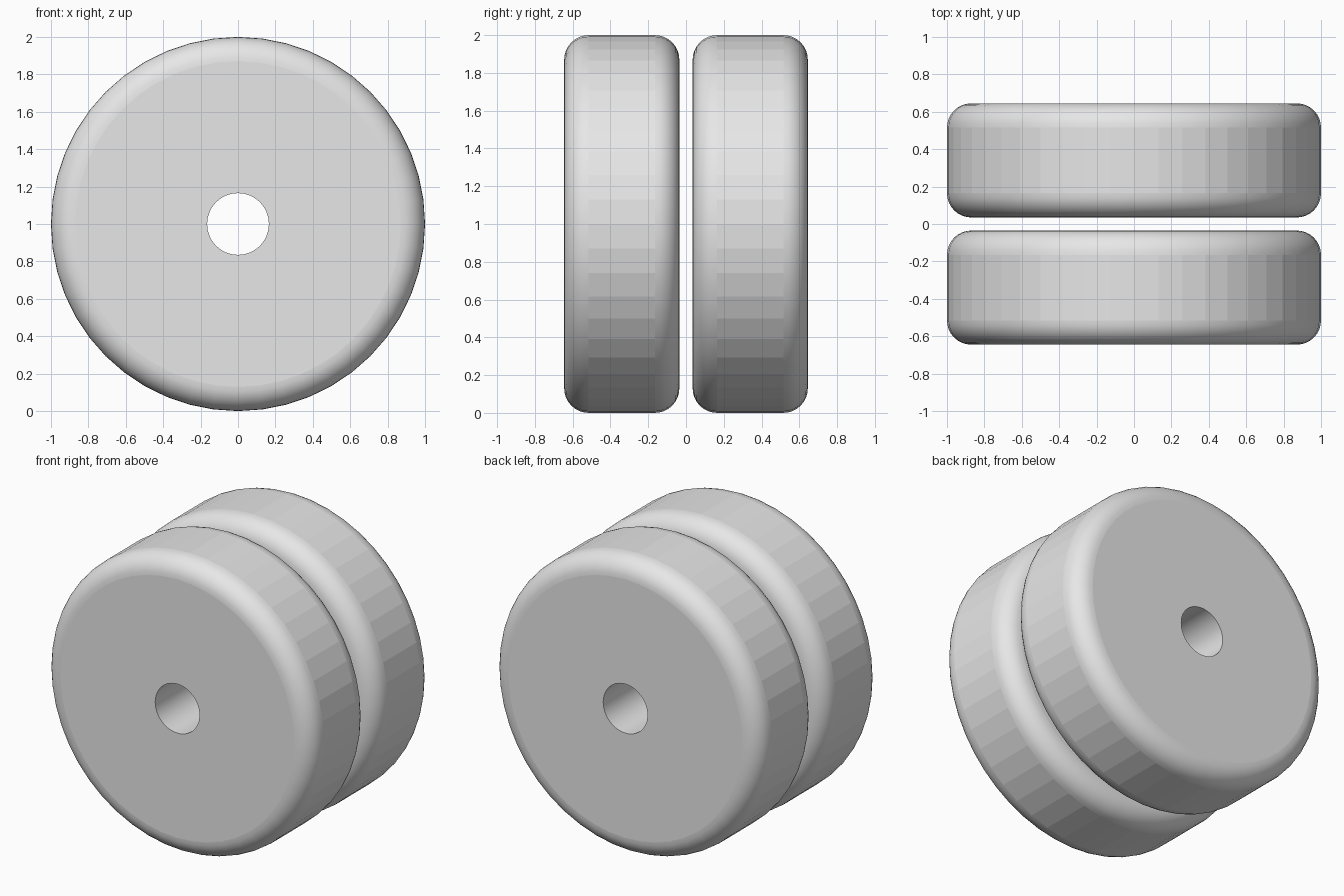
import bpy, bmesh
from math import sin, cos, pi
from mathutils import Vector

cube = bpy.data.objects.get("Cube")
if cube:
    bpy.data.objects.remove(cube, do_unlink=True)

RADIUS, HOLE, HALF_WIDTH, ROUND = 1.0, 0.165, 0.305, 0.13
OFFSET = 0.34
SIDES, ROUND_STEPS = 48, 8

grey = bpy.data.materials.new("light_grey")
grey.use_nodes = True
colour = (0.8, 0.8, 0.8, 1)
grey.diffuse_color = colour
grey.node_tree.nodes["Principled BSDF"].inputs["Base Color"].default_value = colour


def wheel_profile():
    """Closed cross-section (radius, y) with rounded outer corners."""
    points = [(HOLE, -HALF_WIDTH)]
    for side in (-1, 1):
        for i in range(ROUND_STEPS + 1):
            a = pi / 2 * i / ROUND_STEPS
            if side > 0:
                a = pi / 2 - a
            points.append((RADIUS - ROUND + ROUND * sin(a),
                           side * (HALF_WIDTH - ROUND + ROUND * cos(a))))
    points.append((HOLE, HALF_WIDTH))
    return points


def make_wheel(name, y):
    bm = bmesh.new()
    verts = [bm.verts.new((r, p, 0)) for r, p in wheel_profile()]
    edges = [bm.edges.new((v, verts[(i + 1) % len(verts)])) for i, v in enumerate(verts)]
    bmesh.ops.spin(bm, geom=verts + edges, cent=(0, 0, 0), axis=(0, 1, 0),
                   angle=2 * pi, steps=SIDES, use_duplicate=False)
    bmesh.ops.remove_doubles(bm, verts=bm.verts, dist=0.0005)
    bmesh.ops.recalc_face_normals(bm, faces=bm.faces)
    # Flat side discs and faceted tread; smooth rounded shoulders and bore
    for f in bm.faces:
        c = f.calc_center_median()
        tread = abs(f.normal.y) < 0.01 and Vector((c.x, c.z)).length > RADIUS / 2
        f.smooth = not (tread or abs(f.normal.y) > 0.999)
    mesh = bpy.data.meshes.new(name)
    bm.to_mesh(mesh)
    bm.free()
    mesh.materials.append(grey)
    wheel = bpy.data.objects.new(name, mesh)
    wheel.location = (0, y, RADIUS)
    bpy.context.collection.objects.link(wheel)


make_wheel("front_wheel", -OFFSET)
make_wheel("back_wheel", OFFSET)
